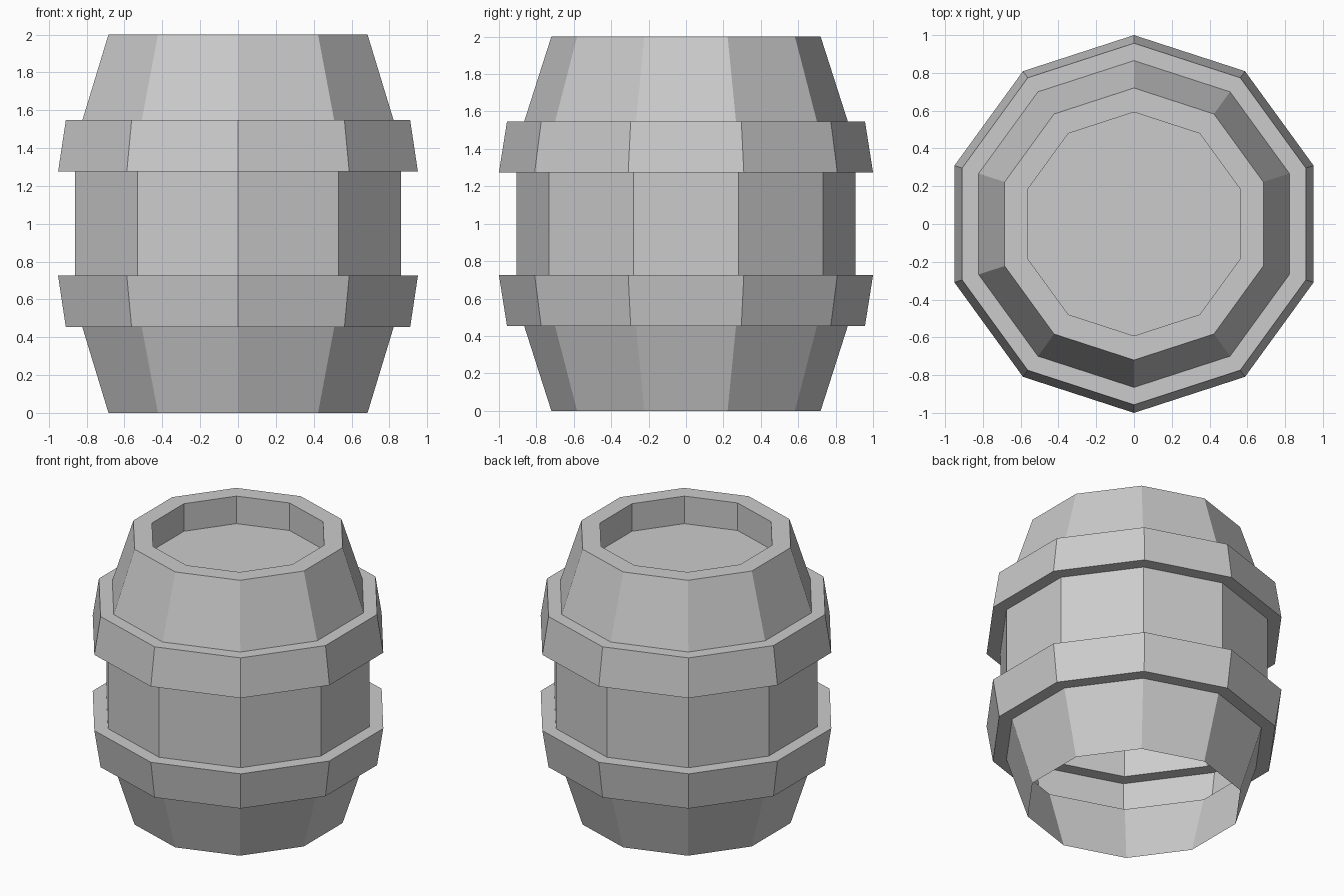
import bpy, bmesh
from math import sin, cos, pi

cube = bpy.data.objects.get("Cube")
if cube:
    bpy.data.objects.remove(cube, do_unlink=True)

SIDES = 10

grey = bpy.data.materials.new("plain grey")
grey.use_nodes = True
colour = (0.6, 0.6, 0.6, 1)
grey.diffuse_color = colour
grey.node_tree.nodes["Principled BSDF"].inputs["Base Color"].default_value = colour


def lathe(name, profile, cap=False):
    """Sweep (radius, height) points round z; optionally close the last ring."""
    bm = bmesh.new()
    rings = []
    for r, z in profile:
        angles = [pi / 2 + 2 * pi * i / SIDES for i in range(SIDES)]
        rings.append([bm.verts.new((r * cos(a), r * sin(a), z)) for a in angles])
    for low, high in zip(rings, rings[1:]):
        for i in range(SIDES):
            j = (i + 1) % SIDES
            bm.faces.new((low[i], low[j], high[j], high[i]))
    if cap:
        bm.faces.new(rings[-1])
    mesh = bpy.data.meshes.new(name)
    bm.to_mesh(mesh)
    bm.free()
    mesh.materials.append(grey)
    obj = bpy.data.objects.new(name, mesh)
    bpy.context.collection.objects.link(obj)
    return obj


END, SHOULDER, BELLY = 0.72, 0.865, 0.905      # barrel wall radii
HOOP_IN, HOOP_OUT, LID = 0.957, 1.0, 0.592     # hoop and lid radii
Z1, Z2, Z3, Z4 = 0.453, 0.725, 1.275, 1.547    # hoop edges

# Hollow wall, open at the bottom
lathe("lower_staves", [(END, 0), (SHOULDER, Z1)])
lathe("middle_staves", [(BELLY, Z2), (BELLY, Z3)])
lathe("upper_staves", [(SHOULDER, Z4), (END, 2)])

# Flared hoops with flat ledges
lathe("lower_hoop", [(SHOULDER, Z1), (HOOP_IN, Z1), (HOOP_OUT, Z2), (BELLY, Z2)])
lathe("upper_hoop", [(BELLY, Z3), (HOOP_OUT, Z3), (HOOP_IN, Z4), (SHOULDER, Z4)])

# Rim and sunken lid
lathe("rim_and_lid", [(END, 2), (LID, 2), (LID, 1.8)], cap=True)
